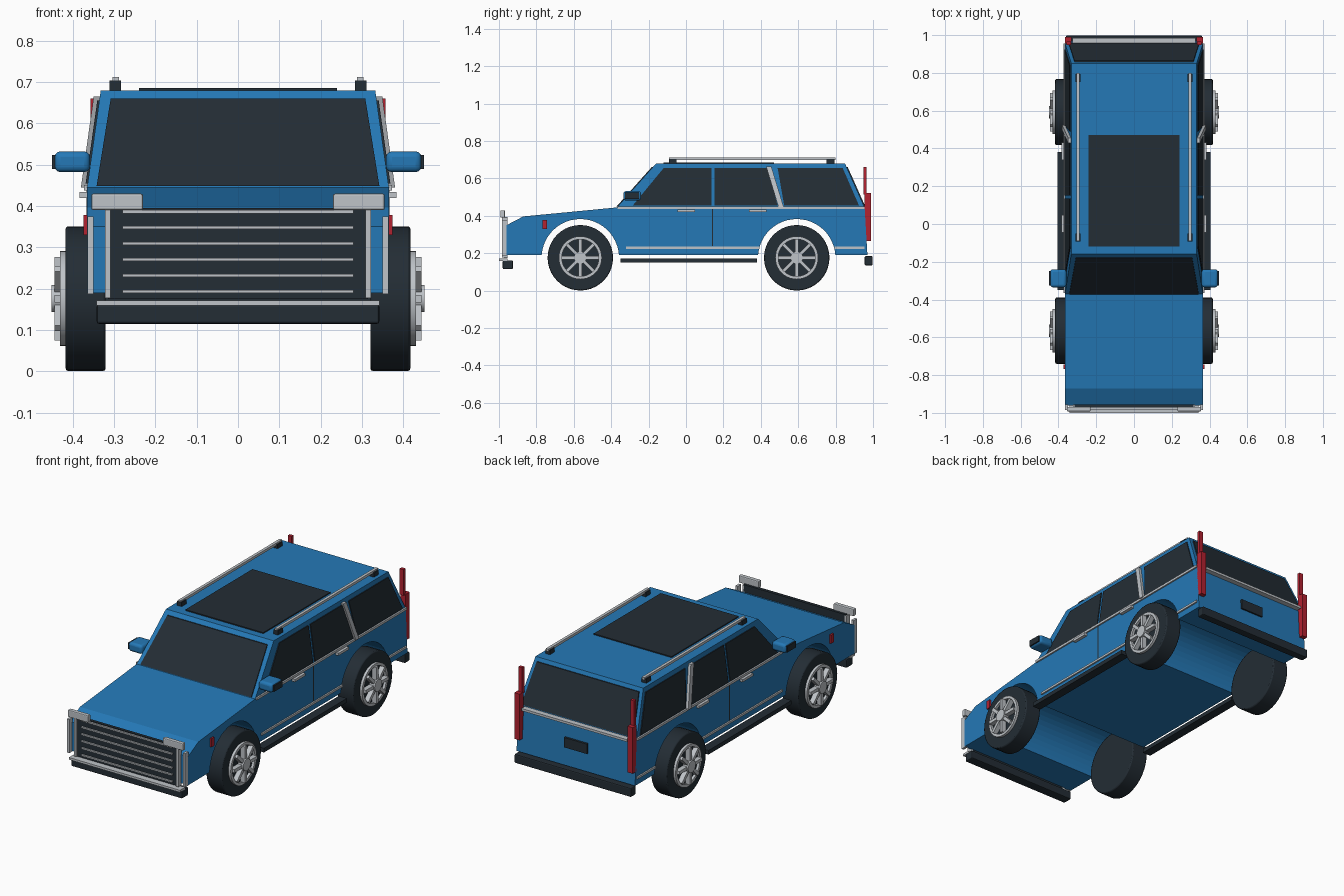
import bpy, bmesh, math
from mathutils import Matrix, Vector

cube = bpy.data.objects.get("Cube")
if cube:
    bpy.data.objects.remove(cube, do_unlink=True)


def material(name, rgb, rough=0.5):
    m = bpy.data.materials.new(name)
    m.use_nodes = True
    m.diffuse_color = (*rgb, 1)
    node = m.node_tree.nodes["Principled BSDF"]
    node.inputs["Base Color"].default_value = (*rgb, 1)
    node.inputs["Roughness"].default_value = rough
    return m


BLUE = material("blue paint", (0.018, 0.19, 0.47))
DARK = material("dark trim", (0.017, 0.026, 0.035))
CHROME = material("chrome", (0.52, 0.55, 0.58))
RED = material("red lamp", (0.45, 0.016, 0.03))


def finish(name, bm, mat):
    bmesh.ops.recalc_face_normals(bm, faces=bm.faces)
    mesh = bpy.data.meshes.new(name)
    bm.to_mesh(mesh)
    bm.free()
    mesh.materials.append(mat)
    ob = bpy.data.objects.new(name, mesh)
    bpy.context.collection.objects.link(ob)
    return ob


def loft(name, ring_a, ring_b, mat):
    """Closed solid between two matching outlines."""
    bm = bmesh.new()
    a = [bm.verts.new(p) for p in ring_a]
    b = [bm.verts.new(p) for p in ring_b]
    bm.faces.new(a)
    bm.faces.new(b[::-1])
    for i in range(len(a)):
        j = (i + 1) % len(a)
        bm.faces.new((a[i], b[i], b[j], a[j]))
    return finish(name, bm, mat)


def prism(name, ring, offset, mat):
    return loft(name, ring, [Vector(p) + Vector(offset) for p in ring], mat)


def box(name, x, y, z, mat):
    ring = [(x[0], y[0], z[0]), (x[1], y[0], z[0]), (x[1], y[1], z[0]), (x[0], y[1], z[0])]
    return prism(name, ring, (0, 0, z[1] - z[0]), mat)


def pair(name, x, y, z, mat):
    """Box on the left (+x) and its mirror on the right."""
    return [box(f"{side}_{name}", sorted((s * x[0], s * x[1])), y, z, mat)
            for side, s in (("left", 1), ("right", -1))]


def smooth(ob):
    bpy.ops.object.select_all(action="DESELECT")
    ob.select_set(True)
    bpy.context.view_layer.objects.active = ob
    bpy.ops.object.shade_smooth_by_angle(angle=math.radians(35))


# Main dimensions
HALF, ROOF_HALF = 0.365, 0.332
BELT, ROOF, SILL = 0.445, 0.68, 0.19
AXLES = (-0.565, 0.592)
WHEEL_Z, ARCH_R = 0.176, 0.207


def rise(z):
    return (z - BELT) / (ROOF - BELT)


def side_x(z):
    return HALF + (ROOF_HALF - HALF) * rise(z)


def front_y(z):
    return -0.37 + 0.21 * rise(z)


def rear_y(z):
    return 0.955 - 0.105 * rise(z)


# Lower body with wheel arches cut through the outline
outline = [(-0.96, SILL)]
for axle in AXLES:
    start = math.asin((SILL - WHEEL_Z) / ARCH_R)
    for i in range(25):
        a = math.pi - start - (math.pi - 2 * start) * i / 24
        outline.append((axle + ARCH_R * math.cos(a), WHEEL_Z + ARCH_R * math.sin(a)))
outline += [(0.97, SILL), (0.955, BELT), (-0.37, BELT), (-0.87, 0.397), (-0.96, 0.35)]
prism("lower_body", [(-HALF, y, z) for y, z in outline], (2 * HALF, 0, 0), BLUE)


# Tapered cabin
def cabin_ring(z):
    x, f, r = side_x(z), front_y(z), rear_y(z)
    return [(-x, f, z), (x, f, z), (x, r, z), (-x, r, z)]


loft("cabin", cabin_ring(BELT), cabin_ring(ROOF), BLUE)

# Windscreen and rear window
low, high = 0.449, 0.66
for name, edge, push, wide, narrow in (("windscreen", front_y, -0.006, 0.342, 0.308),
                                       ("rear_window", rear_y, 0.006, 0.345, 0.315)):
    ring = [(-wide, edge(low), low), (wide, edge(low), low),
            (narrow, edge(high), high), (-narrow, edge(high), high)]
    prism(name, ring, (0, push, 0), DARK)

# Side windows: bottom front, bottom rear, top rear, top front
windows = {"front_window": (-0.285, 0.136, 0.136, -0.12),
           "middle_window": (0.152, 0.49, 0.435, 0.152),
           "cargo_window": (0.525, 0.925, 0.838, 0.49)}
for side, s in (("left", 1), ("right", -1)):
    for name, ys in windows.items():
        ring = [(s * side_x(z), y, z) for y, z in zip(ys, (0.455, 0.455, 0.655, 0.655))]
        prism(f"{side}_{name}", ring, (s * 0.005, 0, 0), DARK)
    # Slanted chrome pillar
    ring = [(s * side_x(z), y, z) for y, z in
            ((0.495, BELT), (0.523, BELT), (0.456, 0.665), (0.428, 0.665))]
    prism(f"{side}_chrome_pillar", ring, (s * 0.015, 0, 0), CHROME)

# Side trim
pair("belt_strip", (0.355, 0.373), (-0.365, 0.955), (0.438, 0.451), CHROME)
pair("sill_strip_front", (0.36, 0.373), (-0.32, 0.392), (0.224, 0.236), CHROME)
pair("sill_strip_rear", (0.36, 0.373), (0.795, 0.955), (0.224, 0.236), CHROME)
pair("door_seam", (0.36, 0.367), (0.138, 0.144), (0.24, 0.44), DARK)
for name, y in (("front", -0.045), ("rear", 0.338)):
    pair(name + "_door_handle", (0.36, 0.383), (y, y + 0.093), (0.42, 0.434), CHROME)
pair("running_board", (0.355, 0.405), (-0.35, 0.38), (0.15, 0.173), DARK)
pair("side_marker", (0.36, 0.374), (-0.767, -0.743), (0.33, 0.378), RED)

# Roof
box("sunroof", (-0.24, 0.24), (-0.12, 0.47), (0.675, 0.686), DARK)
pair("roof_rail", (0.288, 0.304), (-0.09, 0.80), (0.698, 0.712), CHROME)
for name, y in (("front", -0.092), ("rear", 0.752)):
    pair(name + "_rail_foot", (0.283, 0.311), (y, y + 0.042), (0.675, 0.704), DARK)

# Grille and front chrome
box("grille", (-0.315, 0.315), (-0.972, -0.955), (0.175, 0.395), DARK)
for i in range(6):
    z = 0.193 + 0.0387 * i
    box(f"grille_bar_{i + 1}", (-0.28, 0.28), (-0.982, -0.968), (z - 0.004, z + 0.004), CHROME)
pair("grille_post", (0.309, 0.322), (-0.985, -0.955), (0.178, 0.39), CHROME)
pair("corner_post", (0.35, 0.364), (-0.985, -0.955), (0.187, 0.375), CHROME)
for ob in pair("headlamp", (0.23, 0.355), (-0.992, -0.968), (0.39, 0.43), CHROME):
    bev = ob.modifiers.new("rounded", "BEVEL")
    bev.width, bev.segments = 0.005, 2

# Bumpers
for ob in (box("front_bumper", (-0.342, 0.342), (-0.98, -0.925), (0.115, 0.162), DARK),
           box("rear_bumper", (-0.36, 0.36), (0.955, 0.998), (0.135, 0.185), DARK)):
    bev = ob.modifiers.new("rounded", "BEVEL")
    bev.width, bev.segments = 0.006, 2
box("front_bumper_strip", (-0.342, 0.342), (-1.0, -0.955), (0.159, 0.171), CHROME)

# Tail
pair("tail_lamp", (0.332, 0.365), (0.955, 0.99), (0.265, 0.522), RED)
pair("upper_tail_lamp", (0.333, 0.357), (0.948, 0.966), (0.515, 0.66), RED)
box("tail_strip", (-0.325, 0.325), (0.95, 0.985), (0.43, 0.443), CHROME)
box("rear_plate", (-0.07, 0.07), (0.955, 0.973), (0.29, 0.345), DARK)

# Door mirrors
for ob in pair("mirror", (0.358, 0.444), (-0.335, -0.24), (0.482, 0.532), BLUE):
    bev = ob.modifiers.new("rounded", "BEVEL")
    bev.width, bev.segments = 0.014, 3
    smooth(ob)
pair("mirror_cap", (0.44, 0.45), (-0.325, -0.25), (0.49, 0.524), DARK)


# Wheels
def disc(bm, x0, x1, r, y, segments=40):
    place = Matrix.Translation(((x0 + x1) / 2, y, WHEEL_Z)) @ Matrix.Rotation(math.pi / 2, 4, "Y")
    bmesh.ops.create_cone(bm, cap_ends=True, segments=segments, radius1=r, radius2=r,
                          depth=abs(x1 - x0), matrix=place)


def ring_solid(bm, x0, x1, r_in, r_out, y, segments=40):
    loops = []
    for i in range(segments):
        a = math.tau * i / segments
        loops.append([bm.verts.new((x, y + r * math.cos(a), WHEEL_Z + r * math.sin(a)))
                      for x, r in ((x0, r_in), (x0, r_out), (x1, r_out), (x1, r_in))])
    for i in range(segments):
        p, q = loops[i], loops[(i + 1) % segments]
        for k in range(4):
            n = (k + 1) % 4
            bm.faces.new((p[k], p[n], q[n], q[k]))


for end, y in zip(("front", "rear"), AXLES):
    for side, s in (("left", 1), ("right", -1)):
        bm = bmesh.new()
        disc(bm, s * 0.32, s * 0.417, 0.175, y)
        tyre = finish(f"{end}_{side}_tyre", bm, DARK)
        bev = tyre.modifiers.new("shoulder", "BEVEL")
        bev.width, bev.segments, bev.limit_method = 0.006, 2, "ANGLE"
        smooth(tyre)

        bm = bmesh.new()
        ring_solid(bm, s * 0.41, s * 0.431, 0.099, 0.115, y)
        disc(bm, s * 0.41, s * 0.451, 0.033, y, 24)
        for i in range(8):
            turn = Matrix.Rotation(math.tau * i / 8, 4, "X")
            place = (Matrix.Translation((s * 0.429, y, WHEEL_Z)) @ turn
                     @ Matrix.Translation((0, 0, 0.062)) @ Matrix.Diagonal((0.03, 0.018, 0.078, 1)))
            bmesh.ops.create_cube(bm, size=1, matrix=place)
        smooth(finish(f"{end}_{side}_rim", bm, CHROME))
